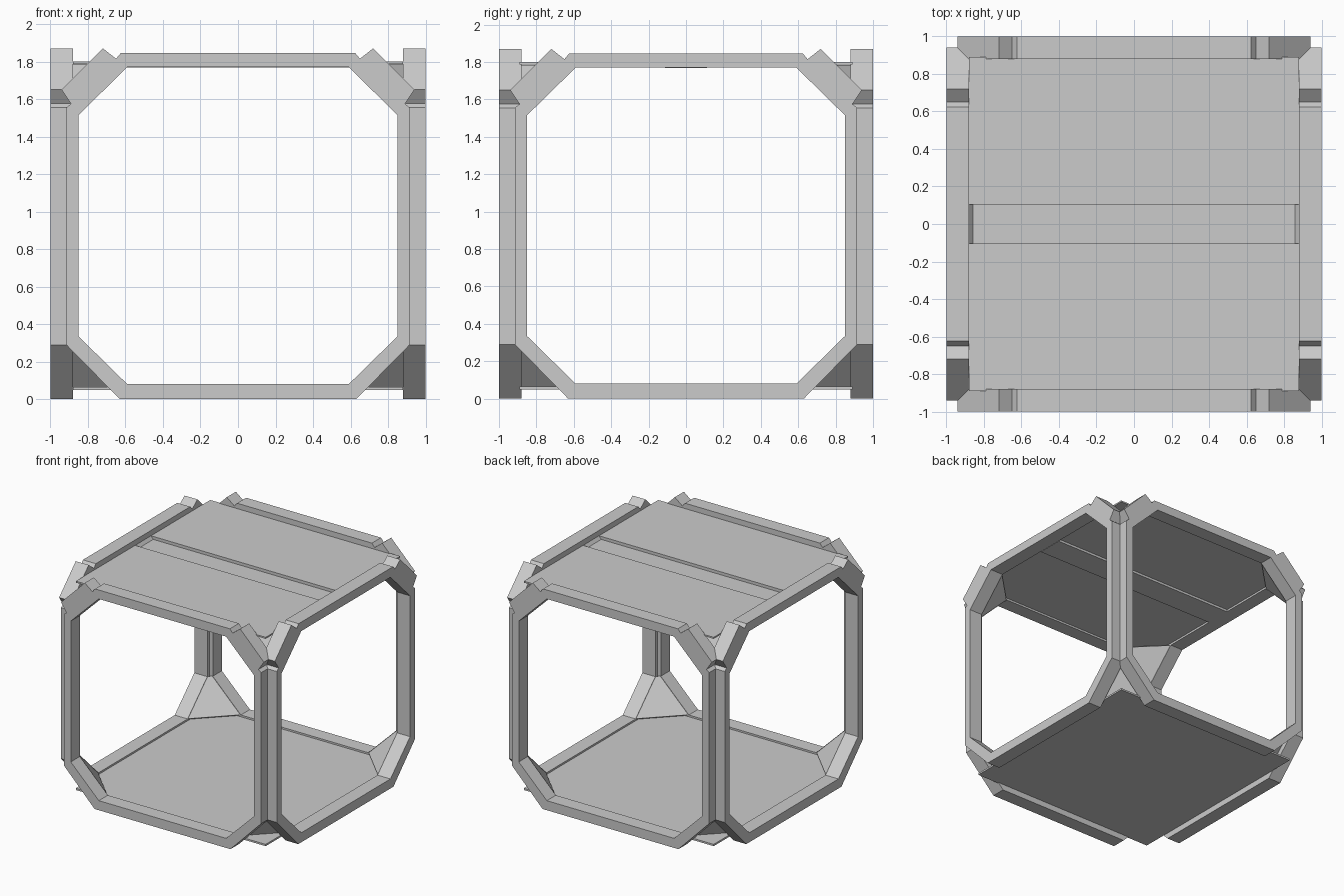
import bpy, bmesh, math
from mathutils import Matrix, Vector

if "Cube" in bpy.data.objects:
    bpy.data.objects.remove(bpy.data.objects["Cube"])

light = bpy.data.materials.new("light_grey")
light.diffuse_color = (0.9, 0.9, 0.9, 1)
light.use_nodes = True
light.node_tree.nodes["Principled BSDF"].inputs["Base Color"].default_value = light.diffuse_color


def add(name, bm, mat=None):
    bmesh.ops.recalc_face_normals(bm, faces=bm.faces)
    me = bpy.data.meshes.new(name)
    bm.to_mesh(me)
    bm.free()
    if mat:
        me.materials.append(mat)
    ob = bpy.data.objects.new(name, me)
    bpy.context.collection.objects.link(ob)
    return ob


def prism(name, pts, axis, a, b, mat=None):
    """Extrude a closed profile along x (pts = y,z) or y (pts = x,z)."""
    bm = bmesh.new()
    co = (lambda p: (a, p[0], p[1])) if axis == 'x' else (lambda p: (p[0], a, p[1]))
    f = bm.faces.new([bm.verts.new(co(p)) for p in pts])
    r = bmesh.ops.extrude_face_region(bm, geom=[f])
    d = Vector((b - a, 0, 0)) if axis == 'x' else Vector((0, b - a, 0))
    bmesh.ops.translate(bm, verts=[v for v in r['geom'] if isinstance(v, bmesh.types.BMVert)], vec=d)
    return add(name, bm, mat)


def mirrored(half):
    return half + [(-x, z) for x, z in reversed(half)]


def rect(y0, y1, z0, z1):
    return [(y0, z0), (y1, z0), (y1, z1), (y0, z1)]


# Octagonal side frames, with thickened upper corner braces
outer = mirrored([(0.63, 0), (0.915, 0.29), (0.915, 1.555), (0.89, 1.575), (0.94, 1.65),
                  (0.72, 1.87), (0.65, 1.815), (0.625, 1.845)])
inner = mirrored([(0.59, 0.08), (0.85, 0.335), (0.85, 1.515), (0.59, 1.77)])
cu = bpy.data.curves.new("frame_outline", 'CURVE')
cu.dimensions = '2D'
cu.fill_mode = 'BOTH'
cu.extrude = 0.06
for loop in (outer, inner):
    sp = cu.splines.new('POLY')
    sp.points.add(len(loop) - 1)
    for p, (x, z) in zip(sp.points, loop):
        p.co = (x, z, 0, 1)
    sp.use_cyclic_u = True
tmp = bpy.data.objects.new("frame_outline", cu)
bpy.context.collection.objects.link(tmp)
dg = bpy.context.evaluated_depsgraph_get()
frame_mesh = bpy.data.meshes.new_from_object(tmp.evaluated_get(dg))
bpy.data.objects.remove(tmp)
stand = Matrix.Translation((0, -0.94, 0)) @ Matrix.Rotation(math.pi / 2, 4, 'X')
for k, side in enumerate(("front", "right", "back", "left")):
    me = frame_mesh.copy()
    me.transform(Matrix.Rotation(k * math.pi / 2, 4, 'Z') @ stand)
    for p in me.polygons:
        p.use_smooth = False
    ob = bpy.data.objects.new(side + "_frame", me)
    bpy.context.collection.objects.link(ob)

# Triangular gussets closing the eight corners
quad = [(0.59, 0.885, 0.08), (0.85, 0.885, 0.335), (0.885, 0.85, 0.335), (0.885, 0.59, 0.08)]
for sx in (-1, 1):
    for sy in (-1, 1):
        for top in (False, True):
            bm = bmesh.new()
            for x, y, z in quad:
                for o in (0, 0.015):
                    h = z - o
                    bm.verts.new((sx * (x + o), sy * (y + o), 1.85 - h if top else h))
            bmesh.ops.convex_hull(bm, input=bm.verts)
            add("corner_gusset", bm)

# Floor and roof panels either side of the middle band
for y0, y1 in ((-0.89, -0.105), (0.105, 0.89)):
    prism("floor_panel", rect(y0, y1, 0.05, 0.065), 'x', -0.88, 0.88, light)
    prism("roof_panel", rect(y0, y1, 1.787, 1.80), 'x', -0.88, 0.88, light)
prism("floor_band", rect(-0.105, 0.105, 0.05, 0.065), 'x', -0.88, 0.88)

# Recessed roof channel with sloped ends
channel = mirrored([(0.105, 1.775), (0.105, 1.798), (0.112, 1.798), (0.112, 1.767)])
channel = [(0.105, 1.775), (0.105, 1.798), (0.112, 1.798), (0.112, 1.767),
           (-0.112, 1.767), (-0.112, 1.798), (-0.105, 1.798), (-0.105, 1.775)]
prism("roof_channel", channel, 'x', -0.88, 0.88)
for s in (-1, 1):
    prism("channel_end", [(s * 0.855, 1.77), (s * 0.88, 1.77), (s * 0.88, 1.80)], 'y', -0.105, 0.105)
